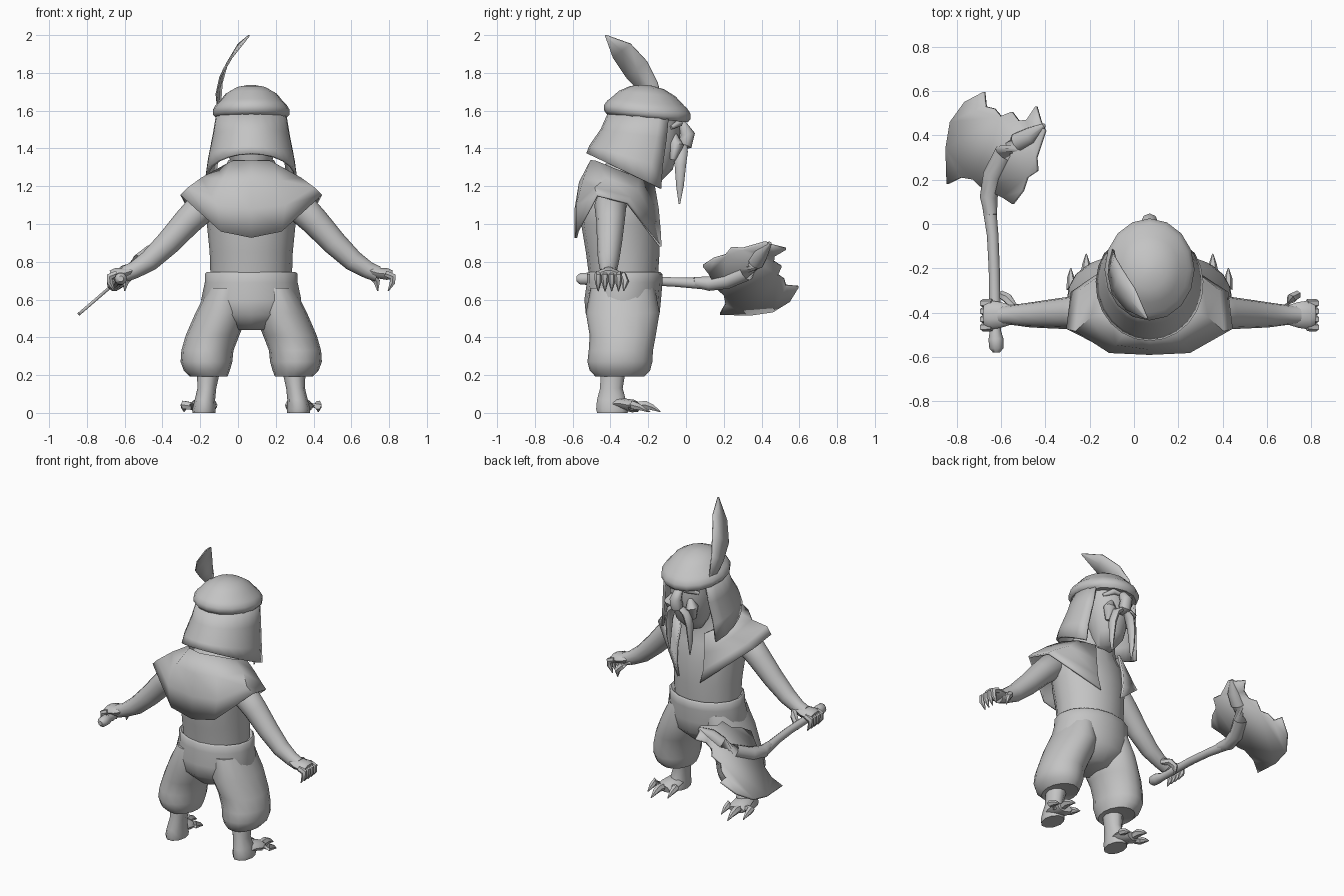
import bpy
import bmesh
from math import sin, cos, pi, radians
from mathutils import Vector

default_cube = bpy.data.objects.get("Cube")
if default_cube:
    bpy.data.objects.remove(default_cube, do_unlink=True)

grey = bpy.data.materials.new("plain grey")
grey.use_nodes = True
grey.diffuse_color = (.55, .55, .55, 1)
grey.node_tree.nodes["Principled BSDF"].inputs["Base Color"].default_value = grey.diffuse_color

BODY_X = .07      # the body's own mirror plane
SIDES = (("left", 1), ("right", -1))


def finish(name, bm, smooth_angle=50, thickness=0):
    """Turn a bmesh into a smooth shaded object."""
    bmesh.ops.recalc_face_normals(bm, faces=bm.faces)
    mesh = bpy.data.meshes.new(name)
    bm.to_mesh(mesh)
    bm.free()
    mesh.materials.append(grey)
    mesh.shade_smooth()
    mesh.set_sharp_from_angle(angle=radians(smooth_angle))
    obj = bpy.data.objects.new(name, mesh)
    bpy.context.collection.objects.link(obj)
    if thickness:
        solid = obj.modifiers.new("Thickness", "SOLIDIFY")
        solid.thickness = thickness
        solid.offset = 0
    return obj


def skin(name, rings, closed=True, thickness=0):
    """Bridge rings of points; closed rings get end caps."""
    bm = bmesh.new()
    rows = [[bm.verts.new(point) for point in ring] for ring in rings]
    count = len(rows[0])
    for low, high in zip(rows, rows[1:]):
        for i in range(count if closed else count - 1):
            j = (i + 1) % count
            bm.faces.new((low[i], low[j], high[j], high[i]))
    if closed:
        bm.faces.new(rows[0])
        bm.faces.new(rows[-1])
    return finish(name, bm, thickness=thickness)


def loft(name, sections, x=BODY_X, tilt=0, sides=16):
    """Stack horizontal ellipses given as (shift_x, y, z, radius_x, radius_y)."""
    rings = []
    for shift, y, z, rx, ry in sections:
        turn = [2 * pi * i / sides for i in range(sides)]
        rings.append([Vector((x + shift + rx * cos(a), y + ry * sin(a),
                              z + tilt * ry * sin(a))) for a in turn])
    return skin(name, rings)


def tube(name, path, radii, sides=8, flat=1, side=1, x=BODY_X):
    """Sweep a tapering ellipse along a path, mirrored by side."""
    points = [Vector((x + side * p[0], p[1], p[2])) for p in path]
    rings = []
    for i, (point, radius) in enumerate(zip(points, radii)):
        along = (points[min(i + 1, len(points) - 1)] - points[max(i - 1, 0)]).normalized()
        hint = Vector((0, 1, 0)) if abs(along.y) < .7 else Vector((1, 0, 0))
        across = (hint - along * hint.dot(along)).normalized()
        other = along.cross(across)
        rings.append([point + radius * (across * cos(a) + other * sin(a) * flat)
                      for a in (2 * pi * k / sides for k in range(sides))])
    return skin(name, rings)


def mirrored_sheet(name, halves, thickness):
    """Open sheet from half rows that start at the centre back."""
    rows = []
    for half in halves:
        far = [Vector((BODY_X - x, y, z)) for x, y, z in reversed(half[1:])]
        rows.append(far + [Vector((BODY_X + x, y, z)) for x, y, z in half])
    return skin(name, rows, closed=False, thickness=thickness)


# Torso, neck and trousers
loft("torso", [(0, -.33, .7, .215, .18), (0, -.335, .85, .22, .195), (0, -.35, 1, .235, .205),
               (0, -.36, 1.12, .25, .19), (0, -.35, 1.22, .18, .15), (0, -.29, 1.34, .12, .12)])
loft("trouser_hips", [(0, -.325, .72, .2, .16), (0, -.325, .745, .235, .19),
                      (0, -.325, .735, .246, .2), (0, -.325, .69, .246, .2),
                      (0, -.335, .6, .265, .203), (0, -.335, .52, .24, .195),
                      (0, -.335, .44, .09, .12)])

# Shoulder cape, open at the chest
mirrored_sheet("shoulder_cape", [
    [(0, -.5, 1.335), (.1, -.47, 1.33), (.17, -.38, 1.29), (.16, -.25, 1.24), (.09, -.17, 1.2)],
    [(0, -.56, 1.22), (.15, -.54, 1.23), (.26, -.42, 1.24), (.23, -.26, 1.18), (.1, -.15, 1.08)],
    [(0, -.583, 1.08), (.18, -.575, 1.1), (.33, -.48, 1.19), (.31, -.3, 1.14), (.1, -.14, .97)],
    [(0, -.583, .927), (.16, -.575, .96), (.37, -.47, 1.15), (.35, -.31, 1.11), (.08, -.135, .88)],
], .014)

# Head, nose and brow
loft("head", [(0, -.2, 1.22, .05, .06), (0, -.17, 1.29, .1, .1), (0, -.175, 1.42, .135, .14),
              (0, -.175, 1.5, .145, .145), (0, -.19, 1.6, .15, .15)])
tube("nose", [(0, -.06, 1.55), (0, -.02, 1.52), (0, .01, 1.475), (0, -.005, 1.425), (0, -.04, 1.4)],
     [.015, .028, .038, .04, .015])

# Hat with a rolled brim, dipping towards the face
loft("hat", [(0, -.205, 1.56, .16, .19), (0, -.205, 1.56, .185, .215), (0, -.205, 1.58, .203, .23),
             (0, -.205, 1.605, .203, .23), (0, -.205, 1.632, .187, .212),
             (0, -.205, 1.645, .172, .196), (0, -.205, 1.69, .135, .15),
             (0, -.205, 1.722, .08, .09), (0, -.205, 1.735, .02, .02)], tilt=-.1)

# Neck flap hanging from the hat
flap_rows = []
for y, z, rx, ry, drop in ((-.2, 1.6, .175, .2, 0), (-.225, 1.48, .197, .22, .03),
                           (-.26, 1.37, .222, .245, .07), (-.27, 1.3, .235, .25, .12)):
    angles = [radians(-90 + 123 * i / 8) for i in range(9)]
    flap_rows.append([(rx * cos(a), y + ry * sin(a), z - drop * (sin(a) + .6) + drop * .2)
                      for a in angles])
mirrored_sheet("neck_flap", flap_rows, .016)

# Feather at the side of the hat
spine = [(-.1, -.13, 1.61), (-.1, -.19, 1.72), (-.075, -.26, 1.82), (-.015, -.34, 1.92), (.058, -.425, 1.997)]
feather_rows = []
for (x, y, z), half in zip(spine, (.02, .05, .07, .06, .004)):
    feather_rows.append([(x + k * half * .3, y + k * half * .79, z + k * half * .6 - .05 * half * abs(k))
                         for k in (-1, 0, 1)])
skin("feather", feather_rows, closed=False, thickness=.008)

for label, s in SIDES:
    # Face details
    tube(label + "_brow", [(.01, -.03, 1.53), (.06, -.035, 1.535), (.11, -.08, 1.51)],
         [.012, .02, .01], side=s)
    tube(label + "_cheek", [(.06, -.06, 1.47), (.08, -.05, 1.42), (.08, -.07, 1.34)],
         [.015, .04, .015], side=s)
    tube(label + "_moustache", [(.01, -.01, 1.42), (.055, -.025, 1.385), (.075, -.03, 1.31),
                                (.08, -.032, 1.2), (.075, -.035, 1.105)],
         [.018, .035, .03, .02, .004], side=s, flat=.7)

    # Arm and clawed hand
    tube(label + "_arm", [(.17, -.4, 1.14), (.25, -.4, 1.1), (.34, -.4, 1.01), (.44, -.405, .9),
                          (.54, -.41, .805), (.62, -.41, .755), (.67, -.41, .735)],
         [.06, .085, .075, .066, .056, .045, .042], sides=12, side=s)
    tube(label + "_palm", [(.62, -.41, .755), (.67, -.41, .74), (.72, -.41, .735), (.745, -.41, .73)],
         [.042, .058, .065, .05], sides=10, flat=.5, side=s)
    for i in range(4):
        y = -.465 + .036 * i
        tube(f"{label}_finger_{i}", [(.71, y, .738), (.75, y, .722), (.748, y, .69), (.725, y, .645)],
             [.018, .02, .017, .003], sides=6, side=s)
    tube(label + "_thumb", [(.61, -.38, .74), (.64, -.335, .725), (.665, -.32, .695), (.67, -.33, .645)],
         [.02, .024, .02, .003], sides=6, side=s)

    # Baggy trouser leg
    loft(label + "_trouser_leg", [(s * shift, y, z, rx, ry) for shift, y, z, rx, ry in (
        (.13, -.335, .66, .1, .17), (.155, -.335, .53, .14, .195), (.205, -.335, .41, .142, .175),
        (.232, -.345, .33, .138, .17), (.237, -.35, .27, .137, .172), (.235, -.35, .225, .122, .16),
        (.225, -.35, .193, .1, .13), (.225, -.37, .205, .06, .07))])

    # Shin, foot and claws
    loft(label + "_shin", [(s * shift, y, z, rx, ry) for shift, y, z, rx, ry in (
        (.225, -.385, .23, .062, .07), (.235, -.395, .13, .05, .063), (.245, -.395, .07, .054, .08),
        (.25, -.39, .02, .062, .09), (.25, -.39, 0, .06, .085))], sides=10)
    tube(label + "_foot", [(.25, -.43, .045), (.255, -.35, .05), (.265, -.28, .036), (.27, -.25, .03)],
         [.042, .06, .068, .05], flat=.5, side=s)
    for i, (end_x, end_y) in enumerate(((.2, -.19), (.285, -.135), (.355, -.2))):
        mid_x = (end_x + .27) / 2
        tube(f"{label}_toe_{i}", [(mid_x, -.29, .035), (end_x, end_y - .08, .042),
                                  (end_x, end_y - .045, .03), (end_x, end_y, .006)],
             [.022, .025, .018, .003], sides=6, side=s)


# Battle axe, lying in one slanted plane
def on_axe(x, y):
    return x, y, .525 + .86 * (x + .84)


tube("axe_handle", [(-.62, -.58, .71), (-.62, -.56, .71), (-.622, -.52, .71), (-.625, -.48, .705),
                    (-.63, -.2, .70), (-.637, -.05, .692), on_axe(-.655, .1)],
     [.015, .032, .034, .025, .025, .026, .032], x=0, sides=10)
tube("axe_socket", [on_axe(*p) for p in ((-.645, .04), (-.655, .12), (-.635, .22), (-.585, .32),
                                         (-.52, .37), (-.46, .4), (-.405, .445))],
     [.028, .04, .046, .046, .045, .04, .01], x=0, sides=10)

blade_outline = [(-.84, .18), (-.845, .34), (-.825, .46), (-.76, .55), (-.675, .595), (-.668, .53),
                 (-.63, .52), (-.6, .485), (-.55, .505), (-.52, .465), (-.48, .47), (-.44, .53),
                 (-.42, .46), (-.4, .42), (-.44, .3), (-.435, .24), (-.48, .21), (-.5, .15),
                 (-.545, .09), (-.59, .12), (-.69, .17), (-.72, .2), (-.78, .21)]
blade = bmesh.new()
blade.faces.new([blade.verts.new(on_axe(x, y)) for x, y in blade_outline])
bmesh.ops.triangulate(blade, faces=blade.faces)
finish("axe_blade", blade, thickness=.016)
